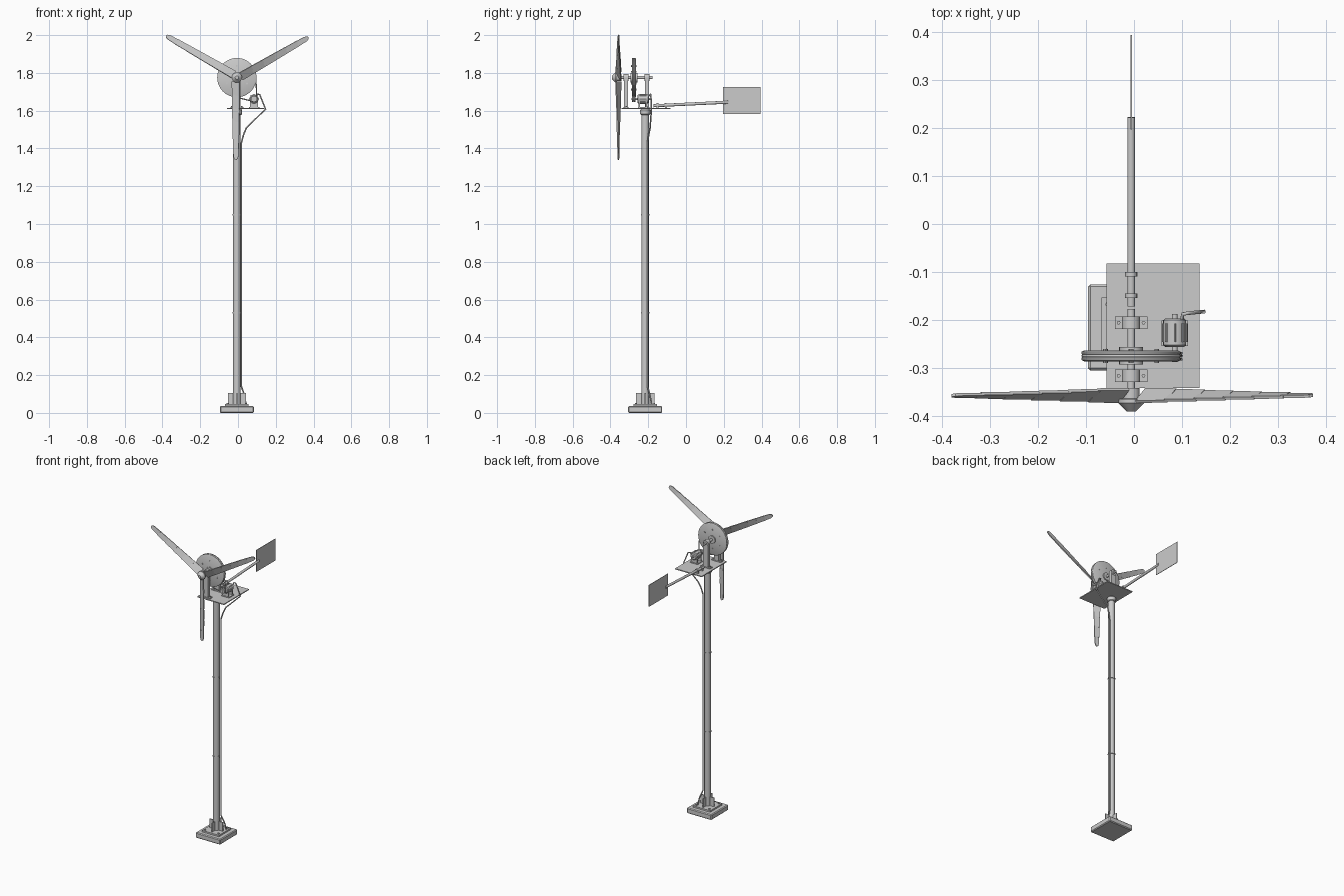
import bpy, bmesh, math
from mathutils import Vector, Matrix

if "Cube" in bpy.data.objects:
    bpy.data.objects.remove(bpy.data.objects["Cube"])

CX, CY = -0.006, -0.216      # tower axis
HZ = 1.775                   # rotor shaft height
DECK = 1.614                 # top of platform
UP, BACK = Vector((0, 0, 1)), Vector((0, 1, 0))


def finish(name, bm):
    bmesh.ops.recalc_face_normals(bm, faces=bm.faces[:])
    me = bpy.data.meshes.new(name)
    bm.to_mesh(me)
    bm.free()
    me.shade_smooth()
    me.set_sharp_from_angle(angle=math.radians(30))
    ob = bpy.data.objects.new(name, me)
    bpy.context.collection.objects.link(ob)
    return ob


def box(name, lo, hi, bevel=0):
    bm = bmesh.new()
    lo, hi = Vector(lo), Vector(hi)
    bmesh.ops.create_cube(bm, size=1, matrix=Matrix.Translation((lo + hi) / 2)
                          @ Matrix.Diagonal((*(hi - lo), 1)))
    if bevel:
        bmesh.ops.bevel(bm, geom=bm.edges[:], offset=bevel, segments=1, affect='EDGES')
    return finish(name, bm)


def lathe(name, profile, origin, axis, seg=24):
    """Revolve (radius, height) points around an axis through origin, with end caps."""
    bm = bmesh.new()
    rot = UP.rotation_difference(Vector(axis).normalized()).to_matrix()
    rings = [[bm.verts.new(Vector(origin) + rot @ Vector(
        (r * math.cos(2 * math.pi * i / seg), r * math.sin(2 * math.pi * i / seg), h)))
        for i in range(seg)] for r, h in profile]
    for a, b in zip(rings, rings[1:]):
        for i in range(seg):
            j = (i + 1) % seg
            bm.faces.new((a[i], a[j], b[j], b[i]))
    bm.faces.new(rings[0])
    bm.faces.new(rings[-1])
    return finish(name, bm)


def rod(name, p, q, r, seg=24):
    d = Vector(q) - Vector(p)
    return lathe(name, [(r, 0), (r, d.length)], p, d, seg)


def tube(name, pts, r):
    cu = bpy.data.curves.new(name, 'CURVE')
    cu.dimensions = '3D'
    cu.bevel_depth, cu.bevel_resolution, cu.use_fill_caps = r, 2, True
    sp = cu.splines.new('POLY')
    sp.points.add(len(pts) - 1)
    for p, c in zip(sp.points, pts):
        p.co = (*c, 1)
    ob = bpy.data.objects.new(name, cu)
    bpy.context.collection.objects.link(ob)


# base: footing, plate, crossed gussets and anchor bolts
box("footing", (CX - .09, CY - .09, 0), (CX + .09, CY + .09, .036), .005)
box("base_plate", (CX - .062, CY - .062, .036), (CX + .062, CY + .062, .046))
box("gusset_x", (CX - .048, CY - .003, .046), (CX + .048, CY + .003, .104))
box("gusset_y", (CX - .003, CY - .048, .046), (CX + .003, CY + .048, .104))
for sx in (-1, 1):
    for sy in (-1, 1):
        p = Vector((CX + sx * .048, CY + sy * .048, .046))
        rod("anchor_bolt", p, p + UP * .006, .006, 6)

# pole with joint rings and top collar
rod("pole", (CX, CY, .04), (CX, CY, DECK - .006), .02)
for z in (.53, 1.05):
    rod("pole_joint", (CX, CY, z - .004), (CX, CY, z + .004), .0225)
lathe("pole_collar", [(.023, 0), (.027, .004), (.027, .026), (.023, .03)],
      (CX, CY, 1.578), UP)

# platform
box("platform", (-.057, -.342, DECK - .006), (.137, -.082, DECK))

# bearing stands: foot, upright, housing, bolts
for y in (-.317, -.206):
    box("bearing_foot", (CX - .034, y - .013, DECK), (CX + .034, y + .013, DECK + .006))
    box("bearing_post", (CX - .018, y - .011, DECK), (CX + .018, y + .011, HZ))
    rod("bearing_housing", (CX, y - .013, HZ), (CX, y + .013, HZ), .019)
    for s in (-1, 1):
        p = Vector((CX + s * .026, y, DECK + .006))
        rod("bearing_bolt", p, p + UP * .004, .004, 6)

# rotor shaft, hub and nose cone
rod("rotor_shaft", (CX, -.37, HZ), (CX, -.178, HZ), .008)
lathe("rotor_hub", [(.018, 0), (.018, .022), (.027, .024), (.027, .032), (.009, .05)],
      (CX, -.342, HZ), -BACK)

# large pulley with grooved rim and central boss
lathe("large_pulley", [(.098, 0), (.104, .003), (.104, .007), (.099, .0115),
                       (.104, .016), (.104, .02), (.098, .023)], (CX, -.287, HZ), BACK, 48)
rod("pulley_boss", (CX, -.293, HZ), (CX, -.257, HZ), .025)
for k in range(6):
    a = math.radians(60 * k + 30)
    p = Vector((CX + .062 * math.cos(a), -.29, HZ + .062 * math.sin(a)))
    rod("pulley_bolt", p, p + BACK * .029, .005, 8)


# twisted blades made of overlapping plates
def blade(angle, n=6, r0=.02, r1=.436):
    bm = bmesh.new()
    d = Vector((math.cos(angle), 0, math.sin(angle)))
    t = Vector((math.sin(angle), 0, -math.cos(angle)))
    f = -BACK
    hub = Vector((CX, -.358, HZ)) + t * .005
    step = (r1 - r0) / n
    for i in range(n):
        u = i / (n - 1)
        pitch = math.radians(32 - 22 * u)
        c = t * math.cos(pitch) - f * math.sin(pitch)
        m = f * math.cos(pitch) + t * math.sin(pitch)
        w = .025 - .010 * u
        a, b = r0 + i * step, min(r0 + (i + 1) * step + .006, r1)
        outline = [(a, -w), (b, -w * .93), (b, w * .93), (a, w)]
        if i == n - 1:  # rounded tip
            outline = [(a, -w), (b - .02, -w * .9), (b - .005, -w * .55), (b, 0),
                       (b - .005, w * .55), (b - .02, w * .9), (a, w)]
        low, top = ([bm.verts.new(hub + d * r + c * s + m * h) for r, s in outline]
                    for h in (-.003, .003))
        bm.faces.new(low)
        bm.faces.new(top)
        for j in range(len(low)):
            k = (j + 1) % len(low)
            bm.faces.new((low[j], low[k], top[k], top[j]))
    finish("blade", bm)


for deg in (30, 150, 270):
    blade(math.radians(deg))

# generator: body, end rings, shaft, small pulley, cradle
GX, GZ = .085, 1.662
lathe("generator_body", [(.019, 0), (.024, .004), (.024, .056), (.019, .06)],
      (GX, -.257, GZ), BACK)
for k in range(8):
    a = math.radians(45 * k)
    p = Vector((GX + .024 * math.cos(a), -.246, GZ + .024 * math.sin(a)))
    rod("generator_rib", p, p + BACK * .038, .003, 8)
rod("generator_shaft", (GX, -.288, GZ), (GX, -.188, GZ), .006, 16)
lathe("small_pulley", [(.016, 0), (.016, .004), (.012, .009), (.016, .014), (.016, .018)],
      (GX, -.285, GZ), BACK)
for y in (-.248, -.21):
    box("generator_cradle", (GX - .022, y - .004, DECK), (GX + .022, y + .004, GZ - .01))
box("generator_foot", (GX - .028, -.255, DECK), (GX + .028, -.202, DECK + .005))

# drive belt: two arcs joined by tangents
dx, dz = GX - CX, GZ - HZ
base = math.atan2(dz, dx)
half = math.acos((.101 - .014) / math.hypot(dx, dz))
belt = [(CX + .101 * math.cos(a), -.2755, HZ + .101 * math.sin(a)) for a in
        (base + half + (2 * math.pi - 2 * half) * i / 32 for i in range(33))]
belt += [(GX + .014 * math.cos(a), -.2755, GZ + .014 * math.sin(a)) for a in
         (base - half + 2 * half * i / 8 for i in range(9))]
tube("drive_belt", belt + belt[:1], .003)

# power cable down the pole
tube("power_cable", [(.1, -.2, 1.675), (.102, -.188, 1.688), (.115, -.186, 1.685),
                     (.146, -.183, 1.608), (.045, -.19, 1.51), (.03, -.197, 1.475),
                     (.018, -.203, 1.43), (.018, -.203, .14), (.035, -.19, .09),
                     (.042, -.182, .046)], .004)

# tail boom, clamps and vane
t0, t1 = Vector((CX, -.172, 1.626)), Vector((CX, .223, 1.645))
rod("tail_boom", t0, t1, .008)
for y in (-.15, -.105):
    p = t0.lerp(t1, (y - t0.y) / (t1.y - t0.y))
    rod("tail_clamp", p - BACK * .005, p + BACK * .005, .0125)
    box("tail_clamp_foot", (CX - .013, y - .005, DECK), (CX + .013, y + .005, DECK + .008))
box("tail_vane", (CX - .0015, .197, 1.582), (CX + .0015, .395, 1.725))
